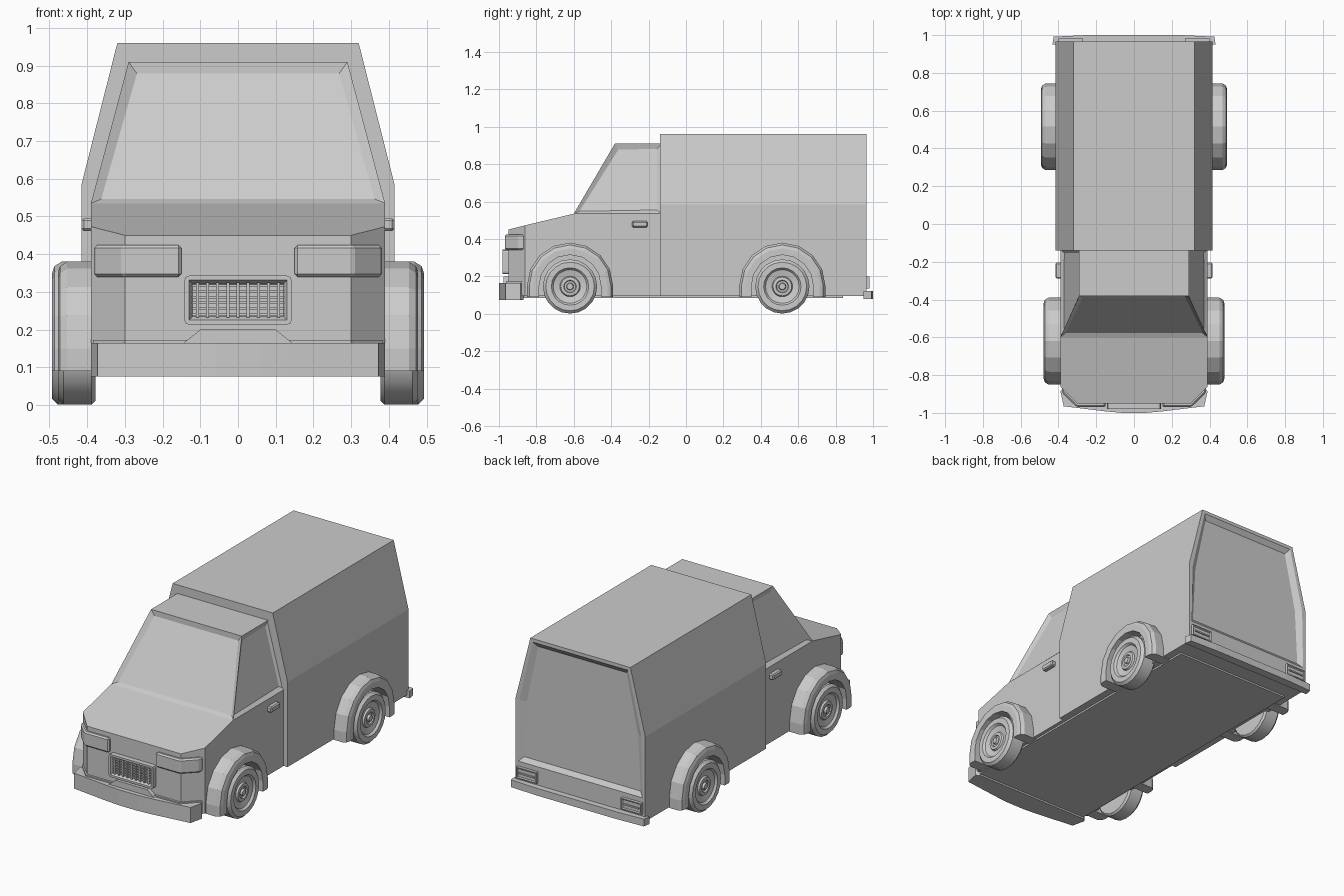
import bpy, bmesh, math
from mathutils import Vector

if "Cube" in bpy.data.objects:
    bpy.data.objects.remove(bpy.data.objects["Cube"])

grey = bpy.data.materials.new("plain_grey")
grey.use_nodes = True
GREY = (0.6, 0.6, 0.6, 1)
grey.diffuse_color = GREY
grey.node_tree.nodes["Principled BSDF"].inputs["Base Color"].default_value = GREY


def finish(name, bm, mirror=False, bevel=0, smooth=False):
    bmesh.ops.recalc_face_normals(bm, faces=bm.faces)
    mesh = bpy.data.meshes.new(name)
    bm.to_mesh(mesh)
    bm.free()
    mesh.materials.append(grey)
    ob = bpy.data.objects.new(name, mesh)
    bpy.context.collection.objects.link(ob)
    if bevel:
        mod = ob.modifiers.new("bevel", 'BEVEL')
        mod.width, mod.segments = bevel, 1
    if mirror:
        ob.modifiers.new("mirror", 'MIRROR').use_clip = False
    if smooth:
        bpy.ops.object.select_all(action='DESELECT')
        ob.select_set(True)
        bpy.context.view_layer.objects.active = ob
        bpy.ops.object.shade_smooth_by_angle(angle=math.radians(30))
    return ob


def prism(outline, axis, a, b):
    """Extrude a 2D outline along an axis, from a to b."""
    bm = bmesh.new()

    def place(p, t):
        co = list(p)
        co.insert("xyz".index(axis), t)
        return bm.verts.new(co)
    lo, hi = [[place(p, t) for p in outline] for t in (a, b)]
    bm.faces.new(lo)
    bm.faces.new(hi)
    for i in range(len(lo)):
        j = i - 1
        bm.faces.new((lo[j], lo[i], hi[i], hi[j]))
    bmesh.ops.recalc_face_normals(bm, faces=bm.faces)
    return bm


def box(x0, x1, y0, y1, z0, z1):
    return prism([(x0, y0), (x1, y0), (x1, y1), (x0, y1)], "z", z0, z1)


def both_sides(half):
    return half + [(-x, y) for x, y in reversed(half)]


def facing(bm, direction, z_min):
    """Largest face looking along a direction, above a height."""
    d = Vector(direction).normalized()
    found = [f for f in bm.faces
             if f.normal.dot(d) > 0.9 and f.calc_center_median().z > z_min]
    return max(found, key=lambda f: f.calc_area())


def recess(bm, face, rim, slope, depth):
    if rim:
        bmesh.ops.inset_region(bm, faces=[face], thickness=rim)
    bmesh.ops.inset_region(bm, faces=[face], thickness=slope, depth=-depth)


# Cab: lower body with chamfered nose, sloping hood and tapered cabin
bm = bmesh.new()
BACK, FLOOR = -0.13, 0.095
plan = [(0.30, -0.95, 0.45), (0.39, -0.86, 0.473), (0.39, -0.6, 0.535), (0.39, BACK, 0.535)]
roof = [(0.29, -0.38, 0.91), (0.29, BACK, 0.91)]
sides = []
for s in (1, -1):
    low = [bm.verts.new((s * x, y, FLOOR)) for x, y, z in plan]
    belt = [bm.verts.new((s * x, y, z)) for x, y, z in plan]
    top = [bm.verts.new((s * x, y, z)) for x, y, z in roof]
    for i in range(3):
        bm.faces.new((low[i], low[i + 1], belt[i + 1], belt[i]))
    bm.faces.new((belt[2], belt[3], top[1], top[0]))
    sides.append((low, belt, top))
(lowL, beltL, topL), (lowR, beltR, topR) = sides
bm.faces.new((lowL[0], beltL[0], beltR[0], lowR[0]))
bm.faces.new(beltL[:3] + beltR[2::-1])
bm.faces.new((beltL[2], topL[0], topR[0], beltR[2]))
bm.faces.new((topL[0], topL[1], topR[1], topR[0]))
bm.faces.new((lowL[3], beltL[3], topL[1], topR[1], beltR[3], lowR[3]))
bm.faces.new(lowL + lowR[::-1])
bmesh.ops.recalc_face_normals(bm, faces=bm.faces)
for direction in ((0, -0.86, 0.5), (1, 0, 0.27), (-1, 0, 0.27)):
    recess(bm, facing(bm, direction, 0.6), 0, 0.035, 0.015)
finish("cab", bm)

# Cargo body with a recessed rear door
bm = prism(both_sides([(0.415, 0.095), (0.415, 0.585), (0.32, 0.96)]), "y", -0.14, 0.965)
bmesh.ops.bisect_plane(bm, geom=bm.verts[:] + bm.edges[:] + bm.faces[:],
                       plane_co=(0, 0, 0.21), plane_no=(0, 0, 1))
recess(bm, facing(bm, (0, 1, 0), 0.3), 0.025, 0.035, 0.02)
finish("cargo_body", bm)
finish("floor_plate", box(-0.37, 0.37, -0.88, 0.84, 0.085, 0.1))

# Wheels and arch flares
wheel_profile = [(0, 0), (0.135, 0), (0.145, 0.01), (0.145, 0.085), (0.13, 0.1), (0.1, 0.1),
                 (0.09, 0.088), (0.055, 0.08), (0.05, 0.09), (0.034, 0.092),
                 (0.03, 0.084), (0.02, 0.084), (0.016, 0.096), (0, 0.096)]
for end, y, x_out, x_in in (("front", -0.62, 0.478, 0.3), ("rear", 0.515, 0.493, 0.32)):
    bm = bmesh.new()
    verts = [bm.verts.new((x_out - 0.1 + w, y, 0.146 + r)) for r, w in wheel_profile]
    edges = [bm.edges.new(pair) for pair in zip(verts, verts[1:])]
    bmesh.ops.spin(bm, geom=verts + edges, cent=(0, y, 0.146), axis=(1, 0, 0),
                   angle=math.tau, steps=20, use_merge=True)
    bmesh.ops.remove_doubles(bm, verts=bm.verts, dist=0.0005)
    finish(end + "_wheels", bm, mirror=True, smooth=True)

    bm = bmesh.new()
    rings = []
    for r, x in ((0.23, x_in), (0.23, x_out - 0.025), (0.218, x_out - 0.006),
                 (0.2, x_out), (0.165, x_out), (0.165, x_in)):
        arc = [(r * math.cos(math.pi * i / 8), 0.15 + r * math.sin(math.pi * i / 8))
               for i in range(9)]
        arc = [(r, 0.09)] + arc + [(-r, 0.09)]
        rings.append([bm.verts.new((x, y + a, z)) for a, z in arc])
    for k, ring in enumerate(rings):
        prev = rings[k - 1]
        for i in range(len(ring) - 1):
            bm.faces.new((prev[i], prev[i + 1], ring[i + 1], ring[i]))
    for i in (0, -1):
        bm.faces.new([ring[i] for ring in rings])
    finish(end + "_arch_flares", bm, mirror=True)

# Front bumper: bowed bar with a raised middle step
bumper = both_sides([(0.37, -0.87), (0.39, -0.885), (0.372, -0.965), (0.15, -0.992), (0.06, -1.0)])
finish("front_bumper", prism(bumper, "z", 0.075, 0.165))
finish("bumper_step", prism(both_sides([(0.15, 0.16), (0.1, 0.2)]), "y", -0.975, -0.94))
finish("front_valance", prism(both_sides([(0.3, -0.962), (0.385, -0.875)]), "z", 0.1, 0.172))

# Grille: rounded frame with crossed bars
bm = box(-0.142, 0.142, -0.98, -0.94, 0.213, 0.343)
bmesh.ops.bevel(bm, geom=[e for e in bm.edges if abs(e.verts[0].co.y - e.verts[1].co.y) > 0.01],
                offset=0.012, segments=2, affect='EDGES', profile=0.5)
recess(bm, facing(bm, (0, -1, 0), 0.2), 0.012, 0.01, 0.02)
finish("grille_frame", bm)
for i in range(9):
    x = -0.108 + 0.027 * i
    finish("grille_upright", box(x - 0.004, x + 0.004, -0.975, -0.955, 0.232, 0.325))
for i in range(6):
    z = 0.241 + 0.015 * i
    finish("grille_slat", box(-0.122, 0.122, -0.971, -0.955, z - 0.003, z + 0.003))

# Headlights wrap around the nose corner
lamp = [(0.15, -0.94), (0.15, -0.968), (0.305, -0.968), (0.382, -0.892), (0.382, -0.86), (0.29, -0.94)]
finish("headlights", prism(lamp, "z", 0.34, 0.424), mirror=True, bevel=0.008)

# Tail lights and rear bumper
bm = box(0.27, 0.4, 0.95, 0.982, 0.135, 0.2)
recess(bm, facing(bm, (0, 1, 0), 0.1), 0.008, 0.006, 0.006)
finish("tail_lights", bm, mirror=True)
finish("tail_light_bar", box(0.285, 0.385, 0.965, 0.982, 0.163, 0.171), mirror=True)
rear = both_sides([(0.415, 0.95), (0.432, 0.95), (0.425, 0.992), (0.25, 1.0)])
finish("rear_bumper", prism(rear, "z", 0.08, 0.122))

# Door handles
finish("door_handles", box(0.38, 0.415, -0.288, -0.205, 0.462, 0.495), mirror=True, bevel=0.006)
